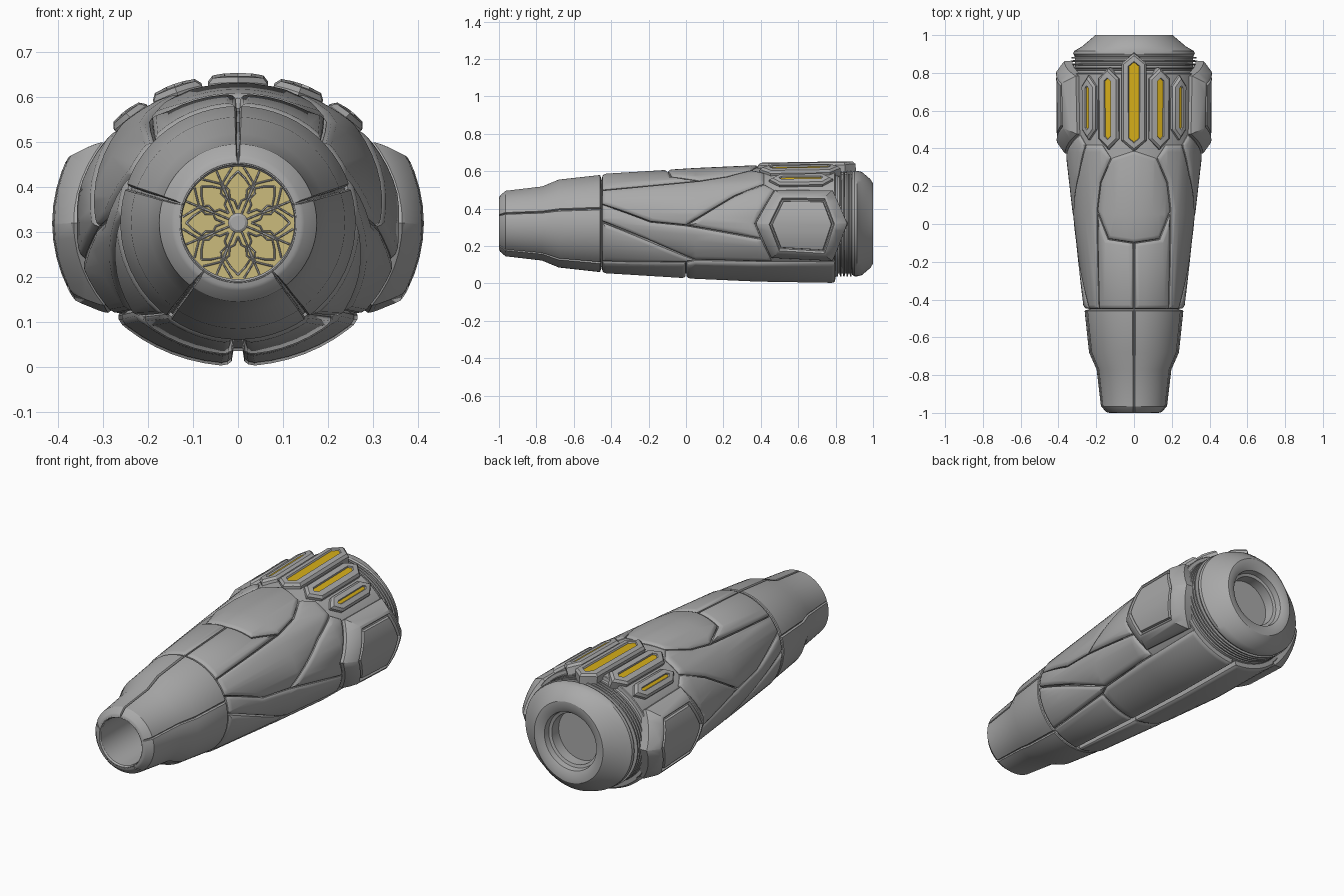
import bpy, bmesh
from math import sin, cos, pi, radians

if "Cube" in bpy.data.objects:
    bpy.data.objects.remove(bpy.data.objects["Cube"])

CZ = 0.32      # height of the long axis
UNROLL = 0.3   # radius used when laying panels out flat


def material(name, rgb):
    m = bpy.data.materials.new(name)
    m.use_nodes = True
    m.diffuse_color = (*rgb, 1)
    m.node_tree.nodes["Principled BSDF"].inputs["Base Color"].default_value = (*rgb, 1)
    return m


GREY = material("grey_metal", (0.40, 0.40, 0.40))
GOLD = material("gold_light", (0.68, 0.43, 0.01))
TAN = material("pale_gold", (0.60, 0.50, 0.20))

# Hull outline: y, half width, half height
HULL = [(-1, .142, .145), (-.965, .175, .175), (-.77, .198, .198), (-.68, .238, .235),
        (-.455, .262, .26), (-.45, .263, .262), (.05, .32, .293), (.38, .358, .308),
        (.8, .362, .315), (1, .362, .315)]


def hull(y):
    for (y0, a0, b0), (y1, a1, b1) in zip(HULL, HULL[1:]):
        if y <= y1:
            f = max(0, (y - y0) / (y1 - y0))
            return a0 + f * (a1 - a0), b0 + f * (b1 - b0)
    return HULL[-1][1:]


def finish(bm, name, mats, mirror=False, angle=32):
    bmesh.ops.recalc_face_normals(bm, faces=bm.faces)
    me = bpy.data.meshes.new(name)
    bm.to_mesh(me)
    bm.free()
    for m in mats:
        me.materials.append(m)
    me.polygons.foreach_set("use_smooth", [True] * len(me.polygons))
    me.set_sharp_from_angle(angle=radians(angle))
    ob = bpy.data.objects.new(name, me)
    bpy.context.collection.objects.link(ob)
    if mirror:
        ob.modifiers.new("Mirror", 'MIRROR').use_axis[0] = True
    return ob


def lathe(name, rings, mat, n=72):
    """Skin elliptical rings (y, half width, half height) and close both ends."""
    bm = bmesh.new()
    loops = [[bm.verts.new((a * sin(2 * pi * i / n), y, CZ + b * cos(2 * pi * i / n)))
              for i in range(n)] for y, a, b in rings]
    for p, q in zip(loops, loops[1:]):
        for i in range(n):
            j = (i + 1) % n
            bm.faces.new((p[i], p[j], q[j], q[i]))
    bm.faces.new(loops[0])
    bm.faces.new(loops[-1])
    return finish(bm, name, [mat])


PLATE = [(.003, .028), (.007, .007), (.012, .004)]


def panel(name, outline, start=-.035, steps=PLATE, mirror=True, inner=None):
    """Inset a flat outline of (degrees from top, y) in steps, then wrap it on the hull."""
    bm = bmesh.new()
    vs = [bm.verts.new((UNROLL * radians(d), y, start)) for d, y in outline]
    top = bm.faces.new(vs)
    top.normal_update()
    if top.normal.z < 0:
        top.normal_flip()
    for width, rise in steps:
        bmesh.ops.inset_region(bm, faces=[top], thickness=width, depth=rise,
                               use_even_offset=True, use_boundary=True)
    if inner:
        top.material_index = 1
    bm.faces.new(vs[::-1])

    def cut(co, no):
        bmesh.ops.bisect_plane(bm, geom=bm.verts[:] + bm.edges[:] + bm.faces[:],
                               dist=1e-5, plane_co=co, plane_no=no)
    lo, hi = min(d for d, _ in outline), max(d for d, _ in outline)
    for d in range(-180, 366, 6):
        if lo < d < hi:
            cut((UNROLL * radians(d), 0, 0), (1, 0, 0))
    for y, _, _ in HULL:
        if min(p[1] for p in outline) < y < max(p[1] for p in outline):
            cut((0, y, 0), (0, 1, 0))
    for v in bm.verts:
        t, y, h = v.co.x / UNROLL, v.co.y, v.co.z
        a, b = hull(y)
        v.co = ((a + h) * sin(t), y, CZ + (b + h) * cos(t))
    return finish(bm, name, [GREY, inner] if inner else [GREY], mirror)


# Inner core with front bore, ribbed neck, rear cap and rear bore
core = [(-.62, .125, .125), (-.99, .125, .125), (-.997, .13, .13)]
core += [(y, a - .012, b - .012) for y, a, b in HULL[:5]]
core += [(y, a - .03, b - .03) for y, a, b in HULL[5:9]]
for k in range(5):
    y = .805 + k * .018
    core += [(y, .33, .283), (y + .007, .33, .283), (y + .009, .312, .268), (y + .016, .312, .268)]
lathe("core", core, GREY)
lathe("rear_cap", [(.6, .13, .13), (.95, .135, .135), (.955, .15, .15), (.985, .155, .155),
                   (1, .18, .185), (1, .205, .215), (.985, .222, .238), (.94, .275, .276),
                   (.915, .318, .282), (.9, .322, .282), (.888, .312, .274), (.885, .2, .2)], GREY)

# Nose cone in five segments
for k in range(5):
    panel("nose_segment", [(72 * k + .5, -1), (72 * k + 71.5, -1), (72 * k + 71.5, -.455),
                           (72 * k + .5, -.455)], -.015, [(.002, .011), (.004, .004)], False)

# Hull armour plates
panel("shoulder_band", [(-136, .3), (136, .3), (136, .8), (-136, .8)], -.035,
      [(.003, .022), (.004, .003)], False)
panel("top_hexagon", [(0, -.1), (27, -.08), (38, .07), (32, .22), (20, .35), (0, .39), (-20, .35),
                      (-32, .22), (-38, .07), (-27, -.08)], mirror=False)
panel("top_front_plate", [(.4, -.45), (46, -.45), (38, .07), (27, -.08), (.4, -.1)])
panel("upper_side_plate", [(46, -.45), (66, -.45), (88, -.19), (92, 0), (60, .26), (46, .42),
                           (28, .42), (20, .35), (32, .22), (38, .07)])
panel("middle_side_plate", [(92, 0), (60, .26), (46, .42), (54, .475), (90, .37), (106, .405)])
panel("lower_side_plate", [(66, -.45), (87, -.45), (110, -.19), (133, .05), (132, .46),
                           (126, .45), (106, .405), (92, 0), (88, -.19)])
panel("lower_front_plate", [(88, -.45), (111, -.19), (133, .05), (137, 0), (142, -.45)])
panel("belly_front_plate", [(142, -.45), (137, 0), (178, 0), (178, -.45)])
panel("belly_rear_plate", [(137, 0), (133, .05), (131, .8), (178.3, .8), (178.3, 0)])

# Raised hexagonal side pods with a recessed centre
panel("side_pod", [(90, .37), (55, .475), (56, .785), (90, .865), (129, .785), (126, .455)],
      -.035, [(.003, .042), (.006, .006), (.045, .036), (.012, .002), (.005, -.014), (.006, 0),
              (.005, .013)])


# Long pointed fins with gold lights
def fin(name, mid, half, y0, y1, slot, mirror):
    tip, w = .06, half / .33 * 57.3
    rim = half - slot - .017
    panel(name, [(mid, y0), (mid + w, y0 + tip), (mid + w, y1 - tip), (mid, y1),
                 (mid - w, y1 - tip), (mid - w, y0 + tip)], -.04,
          [(.003, .044), (.01, .012), (rim, .002), (.003, -.008)], mirror, GOLD)


fin("centre_fin", 0, .064, .38, .91, .026, False)
fin("inner_fin", 22, .056, .39, .83, .016, True)
fin("outer_fin", 41.5, .047, .44, .79, .010, True)

# Pale gold rosette at the end of the front bore
lathe("rosette_disc", [(-.66, .1252, .1252), (-.61, .1252, .1252)], TAN)
lathe("rosette_hub", [(-.672, .016, .016), (-.668, .022, .022), (-.65, .022, .022)], GREY, 24)

curve = bpy.data.curves.new("rosette_tracery", 'CURVE')
curve.dimensions = '3D'
curve.bevel_depth = .0022
curve.bevel_resolution = 0
PETAL = [(.03, 0), (.05, 9), (.058, 19), (.075, 15), (.085, 19), (.1, 9), (.115, 0)]
ARCH = [(.06, 22.5), (.095, 21), (.108, 13), (.124, 6)]


def stroke(points):
    sp = curve.splines.new('POLY')
    sp.points.add(len(points) - 1)
    for p, (r, d) in zip(sp.points, points):
        p.co = (r * sin(radians(d)), -.661, CZ + r * cos(radians(d)), 1)


for k in range(8):
    stroke([(.02, 45 * k + 22.5), (.124, 45 * k + 22.5)])
    for side in (-1, 1):
        for shape in (PETAL, ARCH):
            stroke([(r, 45 * k + side * d) for r, d in shape])
curve.materials.append(GREY)
bpy.context.collection.objects.link(bpy.data.objects.new("rosette_tracery", curve))
